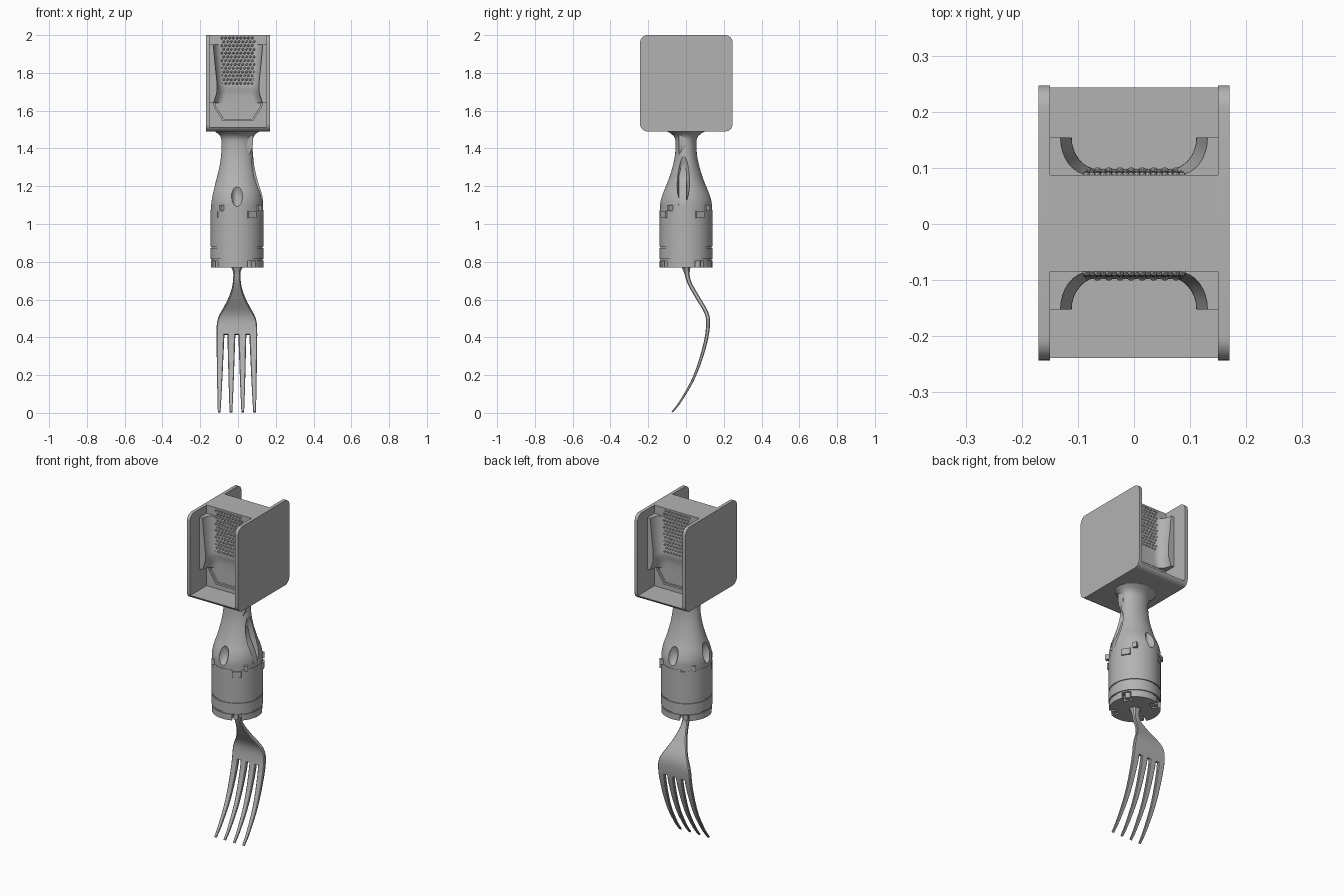
import bpy, bmesh, math
from math import sin, cos, pi, radians
from mathutils import Matrix, Vector

old = bpy.data.objects.get("Cube")
if old:
    bpy.data.objects.remove(old, do_unlink=True)

grey = bpy.data.materials.new("plain grey")
grey.use_nodes = True
grey.diffuse_color = (0.45, 0.45, 0.45, 1)
grey.node_tree.nodes["Principled BSDF"].inputs["Base Color"].default_value = grey.diffuse_color


def finish(bm, name, smooth=True):
    bmesh.ops.recalc_face_normals(bm, faces=bm.faces)
    mesh = bpy.data.meshes.new(name)
    bm.to_mesh(mesh)
    bm.free()
    mesh.materials.append(grey)
    ob = bpy.data.objects.new(name, mesh)
    bpy.context.collection.objects.link(ob)
    if smooth:
        shade(ob)
    return ob


def select(ob):
    bpy.ops.object.select_all(action='DESELECT')
    bpy.context.view_layer.objects.active = ob
    ob.select_set(True)


def shade(ob):
    select(ob)
    bpy.ops.object.shade_smooth_by_angle(angle=radians(32))


def add_loft(bm, rings):
    """Skin a stack of equal closed rings and cap both ends."""
    vs = [[bm.verts.new(p) for p in ring] for ring in rings]
    n = len(vs[0])
    for a, b in zip(vs, vs[1:]):
        for i in range(n):
            j = (i + 1) % n
            bm.faces.new((a[i], a[j], b[j], b[i]))
    bm.faces.new(vs[0][::-1])
    bm.faces.new(vs[-1])


def loft(name, rings, smooth=True):
    bm = bmesh.new()
    add_loft(bm, rings)
    return finish(bm, name, smooth)


def add_box(bm, size, centre, turn=0.0):
    m = Matrix.Rotation(turn, 4, 'Z') @ Matrix.Translation(centre) @ Matrix.Diagonal((*size, 1))
    bmesh.ops.create_cube(bm, size=1, matrix=m)


def curve(table, z):
    """Smooth interpolation through (z, value) pairs with rising z."""
    z = min(max(z, table[0][0]), table[-1][0])
    k = 0
    while k < len(table) - 2 and z > table[k + 1][0]:
        k += 1

    def slope(i):
        a, b = table[max(i - 1, 0)], table[min(i + 1, len(table) - 1)]
        return (b[1] - a[1]) / (b[0] - a[0])
    (z0, v0), (z1, v1) = table[k], table[k + 1]
    h = z1 - z0
    t = (z - z0) / h
    return ((2*t**3 - 3*t**2 + 1) * v0 + (t**3 - 2*t**2 + t) * h * slope(k)
            + (3*t**2 - 2*t**3) * v1 + (t**3 - t**2) * h * slope(k + 1))


def steps(a, b, n):
    return [a + (b - a) * i / n for i in range(n + 1)]


# ---- Head: side plates, floor and centre block ----
HY, BOTTOM, TOP, R = 0.245, 1.49, 2.0, 0.04


def corner(sy, cz, a0, a1):
    return [(sy * (HY - R) + R * cos(radians(a)) + 0.002, cz + R * sin(radians(a))) for a in steps(a0, a1, 8)]


outline = (corner(1, TOP - R, 0, 90) + corner(-1, TOP - R, 90, 180)
           + corner(-1, BOTTOM + R, 180, 270) + corner(1, BOTTOM + R, 270, 360))
tray = corner(-1, BOTTOM + R, 205, 270) + corner(1, BOTTOM + R, 270, 335)
for side, sx in (("left", 1), ("right", -1)):
    loft(side + "_plate", [[(sx * x, y, z) for y, z in outline] for x in (0.15, 0.17)])
loft("head_floor", [[(x, y, z) for y, z in tray] for x in (-0.151, 0.151)])
bm = bmesh.new()
add_box(bm, (0.304, 0.172, 0.49), (0, 0.001, 1.755))
finish(bm, "centre_block", False)

# ---- Cradles on both faces of the block ----
opening = [(1.64, .13), (1.67, .12), (1.70, .112), (1.75, .112), (1.85, .122), (1.95, .131)]
depth = [(1.64, .088), (1.69, .089), (1.73, .096), (1.77, .092), (1.85, .088), (1.95, .087)]


def cradle_ring(z, s):
    w, d, f = curve(opening, z), curve(depth, z), 0.05
    half = [(0.151, 0.08), (0.151, 0.153)]
    half += [(w - f + f * cos(a), 0.153 - (0.153 - d) * sin(a)) for a in steps(0, pi / 2, 8)]
    ring = half + [(-x, y) for x, y in reversed(half)]
    return [(x, s * y + 0.001, z) for x, y in ring]


lip = [(-.13, 1.642), (-.128, 1.62), (-.08, 1.545), (.08, 1.545), (.128, 1.62), (.13, 1.642),
       (.119, 1.642), (.117, 1.623), (.074, 1.556), (-.074, 1.556), (-.117, 1.623), (-.119, 1.642)]
for side, s in (("front", -1), ("back", 1)):
    loft(side + "_cradle", [cradle_ring(z, s) for z in steps(1.64, 1.95, 24)])
    loft(side + "_pocket_lip", [[(x, s * y, z) for x, z in lip] for y in (0.08, 0.098)], False)
    # staggered grip bumps
    bm = bmesh.new()
    for row, z in enumerate(steps(1.745, 1.985, 12)):
        for x in steps(-.08, .08, 8):
            x += 0.01 * (row % 2) - 0.005
            place = Matrix.Translation((x, s * (curve(depth, z) - 0.001), z))
            bmesh.ops.create_icosphere(bm, subdivisions=1, radius=0.008, matrix=place)
    finish(bm, side + "_grip_bumps")

# ---- Neck and barrel, turned with an oval neck ----
CX = -0.005


def oval(rx, ry, z, n=56):
    return [(CX + rx * cos(2 * pi * i / n), ry * sin(2 * pi * i / n), z) for i in range(n)]


wide = [(1.12, .138), (1.16, .132), (1.22, .114), (1.30, .094), (1.37, .084), (1.44, .083), (1.47, .092), (1.495, .125)]
deep = [(1.12, .138), (1.16, .126), (1.22, .098), (1.30, .072), (1.37, .058), (1.44, .056), (1.47, .068), (1.495, .11)]
barrel = [(.77, .139), (.806, .139), (.806, .134), (.814, .134), (.814, .140), (.874, .140), (.874, .135),
          (.881, .135), (.881, .140), (1.035, .140), (1.075, .140), (1.075, .138), (1.1, .138)]
body = loft("handle_body", [oval(r, r, z) for z, r in barrel]
            + [oval(curve(wide, z), curve(deep, z), z) for z in steps(1.12, 1.495, 24)])

# scooped recesses, side groove and base notches
bm = bmesh.new()


def scoop(centre, radii):
    m = Matrix.Translation(centre) @ Matrix.Diagonal((*radii, 1))
    bmesh.ops.create_uvsphere(bm, u_segments=20, v_segments=14, radius=1, matrix=m)


scoop((CX, -.15, 1.16), (.034, .05, .07))
scoop((CX, .15, 1.16), (.034, .05, .07))
scoop((-.155, 0, 1.16), (.05, .034, .07))
scoop((.12, -.015, 1.25), (.062, .036, .15))
notch_angles = [radians(-58 + 90 * k) for k in range(4)]
cutter = finish(bm, "recess_cutter", False)
bm = bmesh.new()
for a in notch_angles:
    add_box(bm, (.07, .05, .06), (.13, 0, .773), a)
notches = finish(bm, "notch_cutter", False)
for tool in (cutter, notches):
    select(body)
    cut = body.modifiers.new("cut", 'BOOLEAN')
    cut.operation, cut.object, cut.solver = 'DIFFERENCE', tool, 'EXACT'
    bpy.ops.object.modifier_apply(modifier=cut.name)
    bpy.data.objects.remove(tool, do_unlink=True)
shade(body)

# raised locking tabs round the shoulder, and pegs in the base notches
bm = bmesh.new()
for a in notch_angles:
    add_box(bm, (.03, .05, .036), (.129, 0, 1.05), a)
    add_box(bm, (.03, .022, .03), (.128, .05, 1.085), a)
finish(bm, "locking_tabs", False)
bm = bmesh.new()
for a in notch_angles:
    m = Matrix.Translation((CX + .117 * cos(a), .117 * sin(a), .788))
    bmesh.ops.create_cone(bm, cap_ends=True, segments=20, radius1=.015, radius2=.015, depth=.034, matrix=m)
finish(bm, "base_pegs")

# latch strip lying in the side groove
latch = [(1.1, .132), (1.16, .112), (1.24, .075), (1.32, .062), (1.37, .06), (1.4, .076), (1.48, .08)]
loft("latch_strip", [[(x - .03, -.042, z), (x, -.038, z), (x, .002, z), (x - .03, .006, z)]
                     for z in steps(1.1, 1.48, 20) for x in [curve(latch, z)]])

# ---- Fork ----
sweep = [(0, -.076), (.06, -.03), (.19, .043), (.36, .1), (.47, .117), (.53, .108), (.61, .062), (.70, .014), (.78, 0)]
width = [(.415, .108), (.47, .106), (.51, .096), (.56, .068), (.61, .043), (.67, .024), (.73, .019), (.755, .022), (.78, .034)]
thick = [(0, .009), (.2, .014), (.42, .02), (.6, .022), (.73, .026), (.78, .05)]


def fork_ring(z, centre, half):
    """Chamfered cross-section square to the sweep of the fork."""
    y, t = curve(sweep, z), curve(thick, z) / 2
    lean = (curve(sweep, z + .005) - curve(sweep, z - .005)) / .01
    across = Vector((0, 1, -lean)).normalized()
    e = min(half, t) * 0.45
    ring = [(half, t - e), (half - e, t), (e - half, t), (-half, t - e),
            (-half, e - t), (e - half, -t), (half - e, -t), (half, e - t)]
    return [Vector((centre + x, y, z)) + across * v for x, v in ring]


FX = -0.006
loft("fork_shoulder", [fork_ring(z, FX, curve(width, z)) for z in steps(.415, .78, 36)])
bm = bmesh.new()
for place in (-1.5, -.5, .5, 1.5):
    add_loft(bm, [fork_ring(z, FX + place * (.0625 - .0045 * z / .415), .0065 + .0145 * (z / .415) ** .8)
                  for z in steps(.004, .415, 24)])
finish(bm, "fork_tines")
